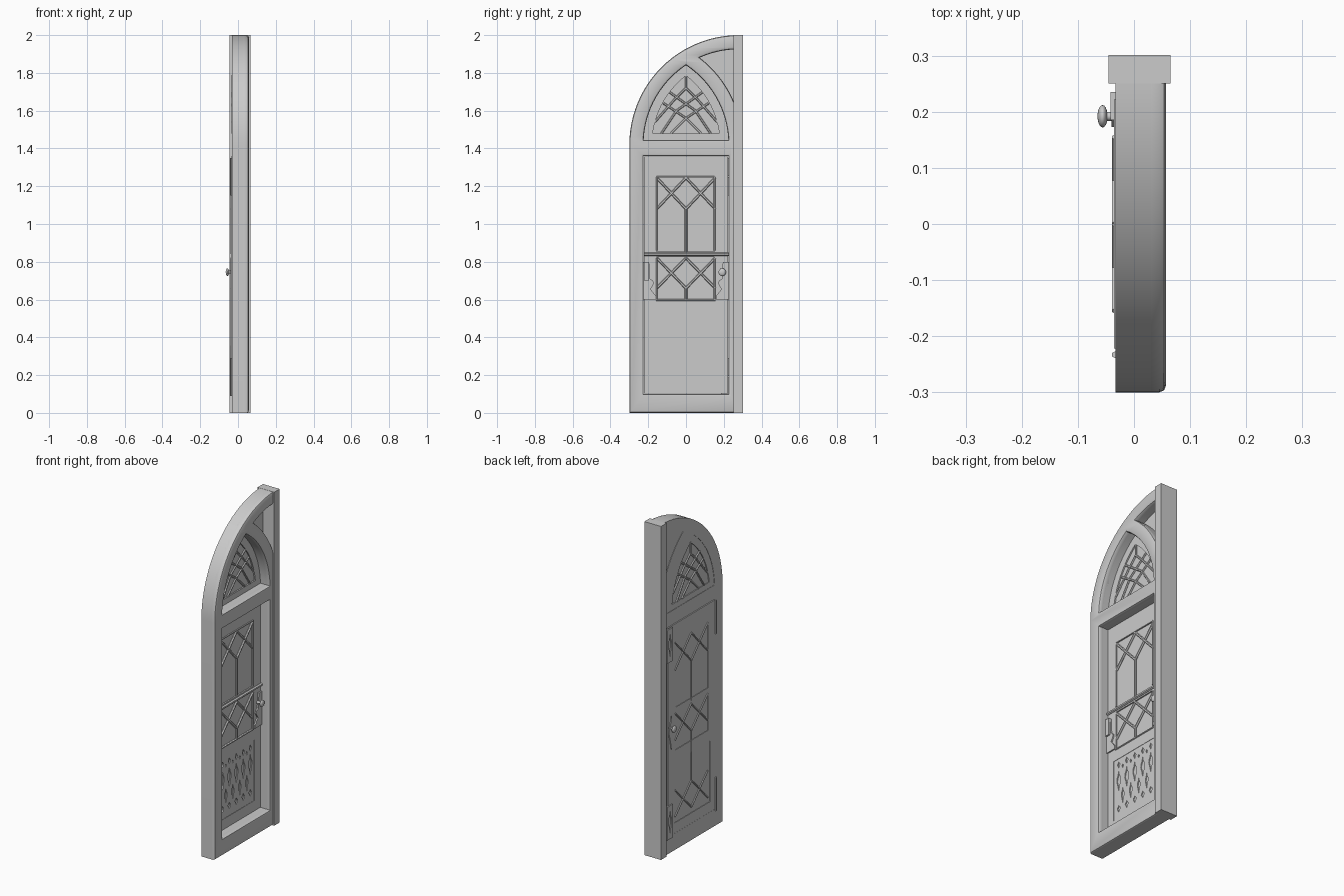
import bpy, bmesh, math
from mathutils import Matrix

cube = bpy.data.objects.get("Cube")
if cube:
    bpy.data.objects.remove(cube, do_unlink=True)

grey = bpy.data.materials.new("plain grey")
grey.use_nodes = True
grey.diffuse_color = (0.6, 0.6, 0.6, 1)
for node in grey.node_tree.nodes:
    if node.type == 'BSDF_PRINCIPLED':
        node.inputs["Base Color"].default_value = (0.6, 0.6, 0.6, 1)
        node.inputs["Roughness"].default_value = 0.7

# Drawings are made in (y, z) and extruded along x
UPRIGHT = Matrix(((0, 0, 1, 0), (1, 0, 0, 0), (0, 1, 0, 0), (0, 0, 0, 1)))
SPRING, HALF = 1.42, 0.28
parts = []


def add_mesh(name, mesh):
    mesh.materials.clear()
    mesh.materials.append(grey)
    ob = bpy.data.objects.new(name, mesh)
    bpy.context.collection.objects.link(ob)
    parts.append(ob)
    return ob


def curve_to_mesh(name, curve, x):
    temp = bpy.data.objects.new(name + "_drawing", curve)
    bpy.context.collection.objects.link(temp)
    deps = bpy.context.evaluated_depsgraph_get()
    mesh = bpy.data.meshes.new_from_object(temp.evaluated_get(deps))
    bpy.data.objects.remove(temp, do_unlink=True)
    mesh.transform(Matrix.Translation((x, 0, 0)) @ UPRIGHT)
    bm = bmesh.new()
    bm.from_mesh(mesh)
    bmesh.ops.remove_doubles(bm, verts=bm.verts, dist=1e-5)
    bmesh.ops.recalc_face_normals(bm, faces=bm.faces)
    bm.to_mesh(mesh)
    bm.free()
    return add_mesh(name, mesh)


def add_spline(curve, pts, closed):
    sp = curve.splines.new('POLY')
    sp.points.add(len(pts) - 1)
    for p, (y, z) in zip(sp.points, pts):
        p.co = (y, z, 0, 1)
    sp.use_cyclic_u = closed


def panel(name, loops, x0, x1, bevel=0.0):
    """Plate between x0 and x1; loops inside the first are holes."""
    c = bpy.data.curves.new(name, 'CURVE')
    c.dimensions, c.fill_mode = '2D', 'BOTH'
    c.extrude = (x1 - x0) / 2 - bevel
    c.bevel_depth, c.offset, c.bevel_resolution = bevel, -bevel, 1
    for loop in loops:
        add_spline(c, loop, True)
    return curve_to_mesh(name, c, (x0 + x1) / 2)


def bars(name, paths, x, r):
    c = bpy.data.curves.new(name, 'CURVE')
    c.dimensions, c.fill_mode = '3D', 'FULL'
    c.bevel_depth, c.bevel_resolution, c.use_fill_caps = r, 1, True
    for path in paths:
        add_spline(c, path, False)
    return curve_to_mesh(name, c, x)


def rect(y0, y1, z0, z1):
    return [(y0, z0), (y1, z0), (y1, z1), (y0, z1)]


def arc(cy, r, a0, a1, n=16):
    return [(cy + r * math.cos(a0 + (a1 - a0) * i / n),
             SPRING + r * math.sin(a0 + (a1 - a0) * i / n)) for i in range(n + 1)]


def mirror(path):
    return [(-y, z) for y, z in path]


def lancet(r, base):
    left = arc(HALF, r, math.pi - math.asin((base - SPRING) / r), math.pi - math.acos(HALF / r))
    return left + mirror(left)[-2::-1]


def crosses(z0, z1, w=0.155):
    """Two crossed pairs side by side."""
    return [p for s in (-w, w) for p in ([(s, z1), (0, z0)], [(0, z1), (s, z0)])]


# Arched frame with door, lancet and spandrel openings
OUT, INN = 0.58, 0.505
outline = [(HALF, 0), (-0.3, 0)] + arc(HALF, OUT, math.pi, math.pi / 2, 24)
tip = (OUT ** 2 - INN ** 2) / (4 * HALF)
spandrel = arc(HALF, INN, math.acos((tip - HALF) / INN), math.acos((0.27 - HALF) / INN))
spandrel += arc(-HALF, OUT, math.acos((0.27 + HALF) / OUT), math.acos((tip + HALF) / OUT))[:-1]
openings = [rect(-0.225, 0.225, 0.1, 1.36), lancet(INN, 1.445), spandrel]
panel("frame_back", [outline] + openings, -0.033, 0.03)
panel("frame_moulding", [outline] + openings, 0.01, 0.057, 0.012)

# Square meeting post
bm = bmesh.new()
bmesh.ops.create_cube(bm, size=1)
bmesh.ops.transform(bm, verts=bm.verts, matrix=Matrix.Translation((0.01, 0.276, 1))
                    @ Matrix.Diagonal((0.11, 0.051, 2, 1)))
post = bpy.data.meshes.new("post")
bm.to_mesh(post)
bm.free()
add_mesh("post", post)

# Arched window above the transom
glass_arch = lancet(0.46, 1.48)
arch_plate = [(0.27, 1.40), (-0.26, 1.40)] + arc(HALF, 0.54, math.pi, math.pi / 2)
panel("arch_panel", [arch_plate, glass_arch], -0.031, -0.008)
panel("arch_glass", [lancet(0.47, 1.47)], -0.026, -0.016)
half = [[(-0.13, 1.48), (-0.05, 1.6), (0.09, 1.70)],
        [(-0.165, 1.54), (-0.06, 1.66), (0, 1.72)],
        [(-0.12, 1.64), (0, 1.56), (0.08, 1.48)]]
arch_bars = half + [mirror(p) for p in half] + [[(0, 1.71), (0, 1.79)]]
for side, x in (("outer", -0.013), ("inner", -0.028)):
    bars("arch_lattice_" + side, arch_bars, x, 0.006)

# Door leaf with two glazed lights
lights = [rect(-0.155, 0.15, 0.855, 1.25), rect(-0.155, 0.15, 0.6, 0.825)]
fret_field = rect(-0.175, 0.165, 0.165, 0.53)
panel("door_leaf", [rect(-0.222, 0.222, 0.103, 1.357)] + lights + [fret_field], -0.036, -0.006)
panel("door_core", [rect(-0.2, 0.2, 0.12, 1.3)], -0.033, -0.014)
lattice = crosses(1.08, 1.245) + crosses(0.66, 0.82) + [[(0, 1.08), (0, 0.84)], [(0, 0.66), (0, 0.6)]]
bars("lattice_outer", lattice, -0.009, 0.007)
back = lattice + crosses(0.2, 0.36) + [[(0, 0.6), (0, 0.36)]]
bars("lattice_inner", back, -0.035, 0.005)
edges = [[(s, z0), (s, z1)] for s in (-0.155, 0.15) for z0, z1 in ((0.6, 0.82), (0.86, 1.25))]
bars("light_beads", edges + [[(-0.155, 1.25), (0.15, 1.25)]], -0.006, 0.005)
bars("middle_rail", [[(-0.222, 0.84), (0.225, 0.84)]], -0.002, 0.009)
bars("lower_rail", [[(-0.16, 0.597), (0.155, 0.597)]], -0.006, 0.005)


# Pierced fretwork panel
def spindle(y, z, w, h):
    right = [(0, 1), (0.3, 0.6), (0.9, 0.3), (1, 0), (0.4, -0.5), (0, -1)]
    return [(y + a * w, z + b * h) for a, b in right] + [(y - a * w, z + b * h) for a, b in right[-2:0:-1]]


holes = []
for i in range(5):
    y = (i - 2) * 0.066 - 0.004
    holes += [spindle(y, 0.395, 0.016, 0.062), spindle(y, 0.493, 0.010, 0.02),
              spindle(y, 0.225, 0.012, 0.022)]
    if i < 4:
        holes.append(spindle(y + 0.033, 0.295, 0.011, 0.05))
        holes.append(spindle(y + 0.033, 0.475, 0.006, 0.012))
panel("fretwork", [fret_field] + holes, -0.02, -0.008)

# Scalloped lock plates, mirrored across the leaf
scallop = [(0.224, 0.8), (0.195, 0.8), (0.19, 0.71), (0.175, 0.7), (0.17, 0.685), (0.178, 0.67),
           (0.188, 0.655), (0.172, 0.635), (0.16, 0.62), (0.16, 0.6), (0.224, 0.6)]
panel("lock_plate", [scallop], -0.008, 0.002)
panel("hinge_side_plate", [mirror(scallop)], -0.008, 0.002)
panel("pull_block", [rect(-0.222, -0.195, 0.7, 0.8)], -0.008, 0.012)
panel("inner_lock_plate", [spindle(0.195, 0.72, 0.022, 0.1)], -0.04, -0.033)

# Strap plates and hinge barrels on the inner face
for label, z in (("upper", 1.25), ("lower", 0.19)):
    panel(label + "_strap", [rect(0.185, 0.235, z - 0.1, z + 0.1), spindle(0.21, z, 0.014, 0.07)],
          -0.042, -0.033)
    bars(label + "_barrel", [[(-0.233, z - 0.1), (-0.233, z + 0.1)]], -0.034, 0.006)


# Round knobs on both faces
def knob(name, x, base):
    bm = bmesh.new()
    bmesh.ops.create_uvsphere(bm, u_segments=20, v_segments=12, radius=1,
                              matrix=Matrix.Translation((x, 0.192, 0.745)) @ Matrix.Diagonal((0.009, 0.02, 0.02, 1)))
    bmesh.ops.create_cone(bm, cap_ends=True, segments=12, radius1=0.008, radius2=0.008, depth=abs(x - base),
                          matrix=Matrix.Translation(((x + base) / 2, 0.192, 0.745)) @ Matrix.Rotation(math.pi / 2, 4, 'Y'))
    mesh = bpy.data.meshes.new(name)
    bm.to_mesh(mesh)
    bm.free()
    add_mesh(name, mesh)


knob("inner_knob", -0.056, -0.03)
knob("outer_knob", 0.025, -0.01)

bpy.ops.object.select_all(action='DESELECT')
for ob in parts:
    ob.select_set(True)
bpy.context.view_layer.objects.active = parts[0]
bpy.ops.object.shade_smooth_by_angle(angle=math.radians(35))
